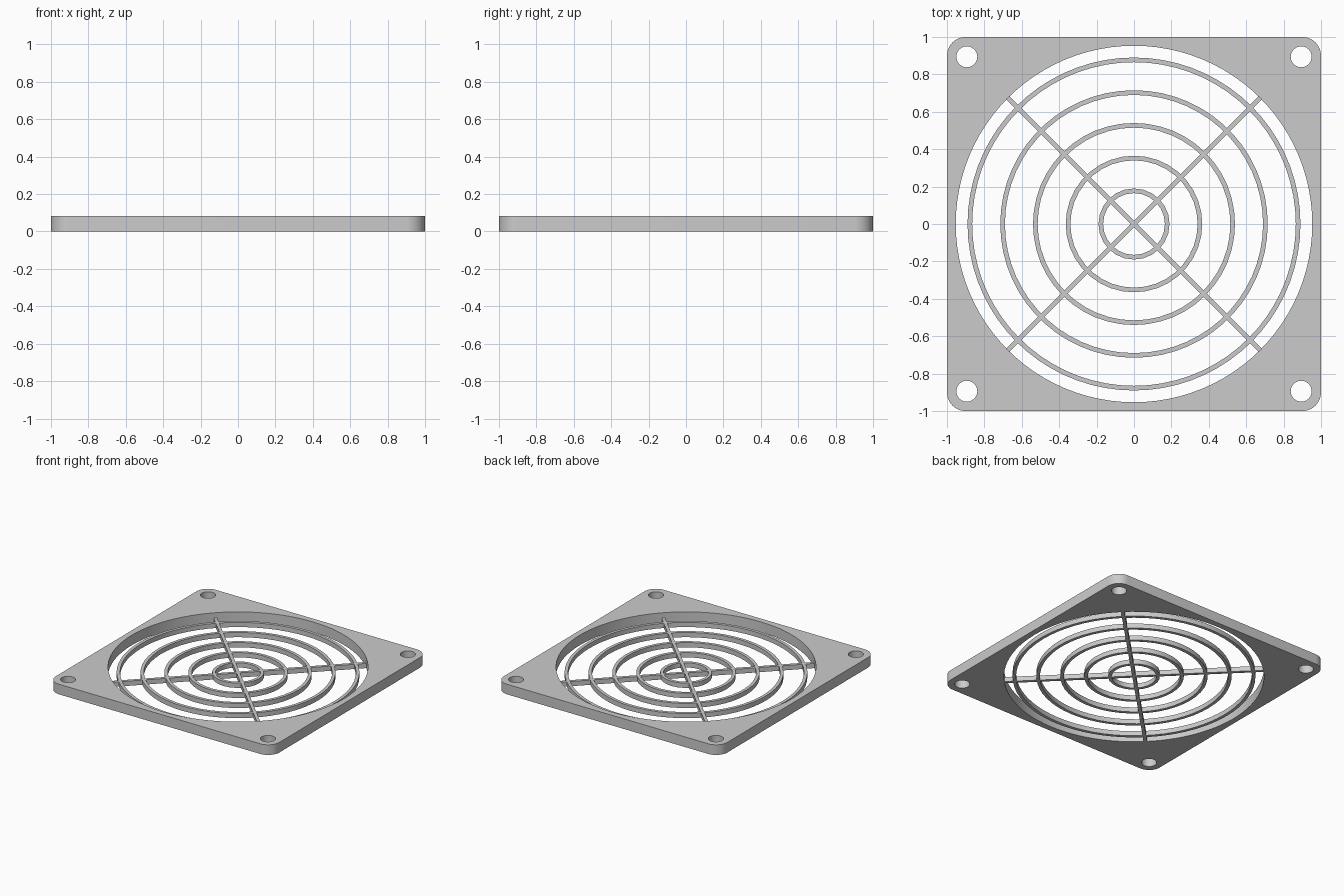
import bpy
import math
from mathutils import Vector

cube = bpy.data.objects.get("Cube")
if cube:
    bpy.data.objects.remove(cube, do_unlink=True)

FRAME_H = 0.082    # frame thickness
GRILL_H = 0.038    # ring and spoke thickness
BAR = 0.025        # ring and spoke width
OPENING = 0.953    # radius of the central opening
HOLE_POS = 0.894   # screw hole offset
CORNER = 0.1       # frame corner radius

grey = bpy.data.materials.new("plain grey")
grey.use_nodes = True
colour = (0.6, 0.6, 0.6, 1)
grey.diffuse_color = colour
grey.node_tree.nodes["Principled BSDF"].inputs["Base Color"].default_value = colour


def arc(radius, count, centre=(0, 0), start=0.0, sweep=2 * math.pi, closed=True):
    steps = count if closed else count - 1
    return [(centre[0] + radius * math.cos(start + sweep * i / steps),
             centre[1] + radius * math.sin(start + sweep * i / steps))
            for i in range(count)]


def plate(name, loops, height):
    """Extrude flat outlines (the inner ones become holes) into a solid on z = 0."""
    curve = bpy.data.curves.new(name, "CURVE")
    curve.dimensions = "2D"
    curve.fill_mode = "BOTH"
    curve.extrude = height / 2
    for loop in loops:
        spline = curve.splines.new("POLY")
        spline.points.add(len(loop) - 1)
        for point, (x, y) in zip(spline.points, loop):
            point.co = (x, y, 0, 1)
        spline.use_cyclic_u = True
    temp = bpy.data.objects.new(name + " outline", curve)
    bpy.context.collection.objects.link(temp)
    graph = bpy.context.evaluated_depsgraph_get()
    mesh = bpy.data.meshes.new_from_object(temp.evaluated_get(graph))
    bpy.data.objects.remove(temp, do_unlink=True)
    for vert in mesh.vertices:
        vert.co += Vector((0, 0, height / 2))
    mesh.materials.clear()
    mesh.materials.append(grey)
    obj = bpy.data.objects.new(name, mesh)
    bpy.context.collection.objects.link(obj)
    # Weld the caps to the walls, then smooth the curved walls only
    bpy.ops.object.select_all(action="DESELECT")
    obj.select_set(True)
    bpy.context.view_layer.objects.active = obj
    bpy.ops.object.mode_set(mode="EDIT")
    bpy.ops.mesh.select_all(action="SELECT")
    bpy.ops.mesh.remove_doubles(threshold=0.0001)
    bpy.ops.mesh.normals_make_consistent(inside=False)
    bpy.ops.object.mode_set(mode="OBJECT")
    bpy.ops.object.shade_smooth_by_angle(angle=math.radians(30))
    return obj


# Square frame with rounded corners, large opening and four screw holes
outline = []
holes = []
for quarter, (sx, sy) in enumerate([(1, 1), (-1, 1), (-1, -1), (1, -1)]):
    inset = 1 - CORNER
    outline += arc(CORNER, 9, (sx * inset, sy * inset),
                   quarter * math.pi / 2, math.pi / 2, closed=False)
    holes.append(arc(0.056, 24, (sx * HOLE_POS, sy * HOLE_POS)))
plate("frame", [outline, arc(OPENING, 96)] + holes, FRAME_H)

# Concentric guard rings
for i in range(5):
    outer = 0.19 + 0.175 * i
    count = 24 + 12 * i
    plate(f"guard_ring_{i + 1}", [arc(outer, count), arc(outer - BAR, count)], GRILL_H)

# Diagonal cross of spokes, one solid outline
half = BAR / 2
cross = []
for k in range(4):
    angle = math.pi / 4 + k * math.pi / 2
    along = Vector((math.cos(angle), math.sin(angle)))
    side = Vector((-along.y, along.x))
    for reach, offset in ((half, -half), (OPENING, -half), (OPENING, half)):
        cross.append(tuple(along * reach + side * offset))
plate("cross_spokes", [cross], GRILL_H)
